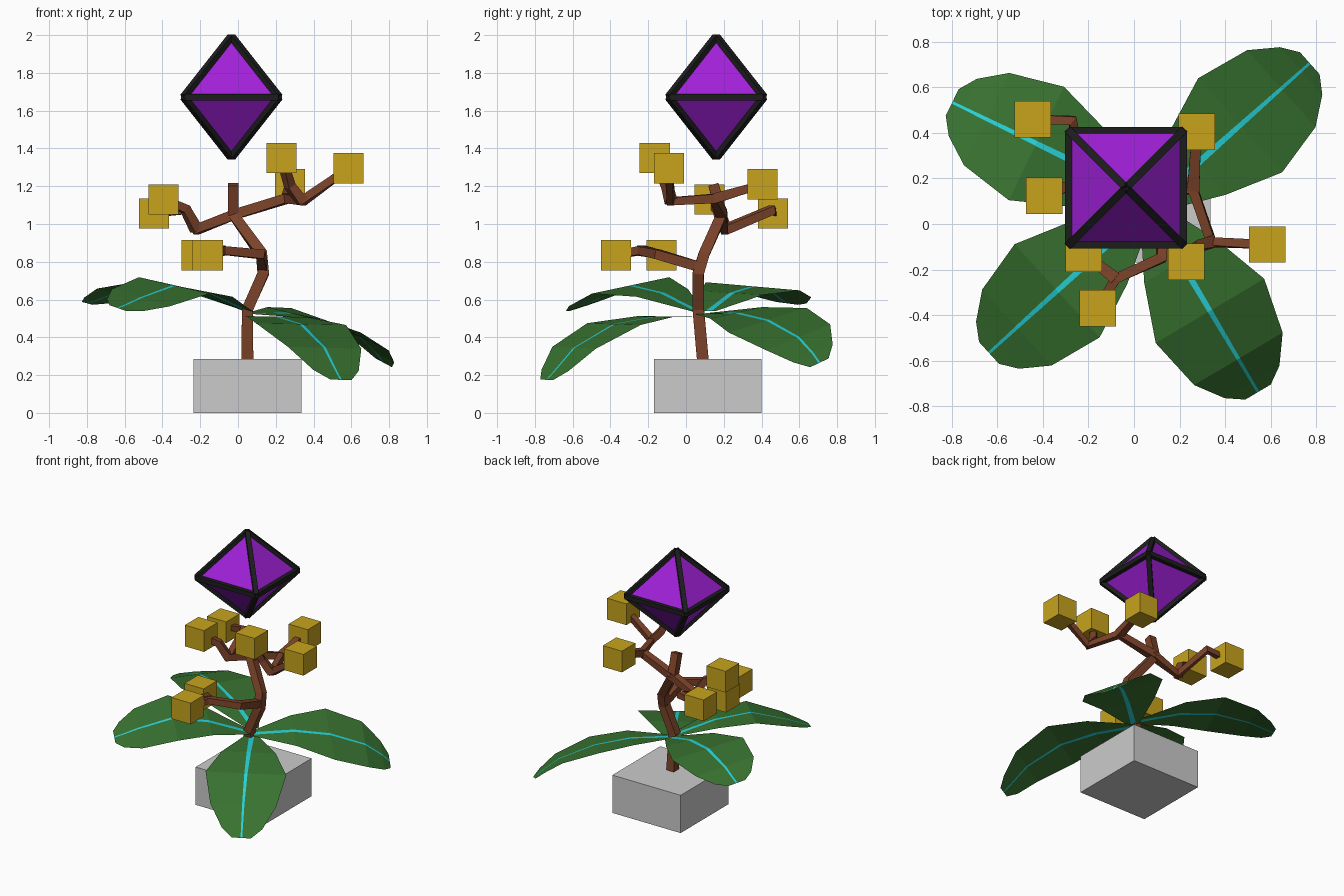
import bpy, bmesh
from mathutils import Vector as V

if "Cube" in bpy.data.objects:
    bpy.data.objects.remove(bpy.data.objects["Cube"])


def material(name, rgb):
    m = bpy.data.materials.new(name)
    m.diffuse_color = (*rgb, 1)
    m.use_nodes = True
    m.node_tree.nodes["Principled BSDF"].inputs["Base Color"].default_value = m.diffuse_color
    return m


BARK = material("bark", (0.20, 0.055, 0.022))
GREEN = material("leaf_green", (0.04, 0.17, 0.03))
CYAN = material("rib_cyan", (0.02, 0.65, 0.70))
GOLD = material("gold", (0.58, 0.37, 0.012))
PURPLE = material("purple", (0.36, 0.015, 0.70))
BLACK = material("frame_black", (0.012, 0.012, 0.012))


def finish(name, bm, *mats, closed=True):
    if closed:
        bmesh.ops.recalc_face_normals(bm, faces=bm.faces)
    me = bpy.data.meshes.new(name)
    bm.to_mesh(me)
    bm.free()
    for m in mats:
        me.materials.append(m)
    ob = bpy.data.objects.new(name, me)
    bpy.context.collection.objects.link(ob)
    return ob


def box(name, center, size, *mats):
    bm = bmesh.new()
    bmesh.ops.create_cube(bm, size=1)
    for v in bm.verts:
        v.co = V(center) + V([a * b for a, b in zip(v.co, size)])
    return finish(name, bm, *mats)


def sweep(bm, pts, r0, r1, ref=(0, 0, 1)):
    """Square tapered bar with mitred bends along a path."""
    pts, ref = [V(p) for p in pts], V(ref)
    d = [(b - a).normalized() for a, b in zip(pts, pts[1:])]
    rings = []
    for i, p in enumerate(pts):
        t = (d[max(i - 1, 0)] + d[min(i, len(d) - 1)]).normalized()
        a = (ref - t * ref.dot(t)).normalized()
        b = t.cross(a)
        r = r0 + (r1 - r0) * i / (len(pts) - 1)
        rings.append([bm.verts.new(p + (a * x + b * y) * r)
                      for x, y in ((1, 1), (-1, 1), (-1, -1), (1, -1))])
    for q, s in zip(rings, rings[1:]):
        for k in range(4):
            bm.faces.new((q[k], q[k - 1], s[k - 1], s[k]))
    bm.faces.new(rings[0])
    bm.faces.new(rings[-1])


# planter block
box("planter", (0.05, 0.115, 0.1425), (0.57, 0.57, 0.285))

# trunk
bm = bmesh.new()
sweep(bm, [(0.05, 0.09, 0.27), (0.05, 0.065, 0.55), (0.135, 0.065, 0.74),
           (0.125, 0.095, 0.84), (-0.025, 0.19, 1.05), (-0.025, 0.145, 1.21)],
      0.031, 0.028, (1, 0, 0))
finish("trunk", bm, BARK)

# fruit cubes
A, B, C = (-0.445, 0.46, 1.055), (-0.395, 0.125, 1.13), (0.275, 0.405, 1.21)
D, E = (0.585, -0.09, 1.295), (0.23, -0.165, 1.35)
F, G = (-0.16, -0.37, 0.835), (-0.22, -0.13, 0.835)
for c in (A, B, C, D, E, F, G):
    box("fruit", c, (0.16, 0.16, 0.16), GOLD)

# branches, each ending inside a fruit
low, left = (-0.08, -0.24, 0.86), (-0.22, 0.205, 0.97)
right, fork = (0.26, 0.15, 1.135), (0.34, -0.08, 1.12)
for path in ([(0.13, 0.08, 0.77), (0.12, -0.15, 0.84), low, F],
             [low, G],
             [(-0.02, 0.19, 1.05), right, fork, D],
             [fork, (0.275, -0.1, 1.2), E],
             [right, C],
             [(-0.02, 0.19, 1.05), left, (-0.27, 0.455, 1.075), A],
             [left, (-0.28, 0.17, 1.08), B]):
    bm = bmesh.new()
    sweep(bm, path, 0.027, 0.02)
    finish("branch", bm, BARK)

# leaves: shared outline (fraction along rib, half width)
OUTLINE = [(0, 0.04), (0.3, 0.185), (0.57, 0.277), (0.83, 0.226), (0.955, 0.14), (1.01, 0.065)]


def leaf(name, base, tip, heights, tilt):
    base, tip = V(base), V(tip)
    u = (tip - base).normalized()
    n = V((-u.y, u.x))
    bm = bmesh.new()
    rows = []
    for (t, w), z in zip(OUTLINE, heights):
        c = base.lerp(tip, t)
        s = 0.018 - 0.012 * t
        row = []
        for o in (w, s, -s, -w):
            p = c + n * o
            row.append(bm.verts.new((p.x, p.y, z + o * tilt * (0.3 + t))))
        rows.append(row)
    for q, r in zip(rows, rows[1:]):
        for k in range(3):
            f = bm.faces.new((q[k], q[k + 1], r[k + 1], r[k]))
            f.material_index = k % 2
            f.normal_update()
            if f.normal.z < 0:
                f.normal_flip()
    finish(name, bm, GREEN, CYAN, closed=False)


leaf("leaf_back_left", (0.05, 0.12), (-0.79, 0.53), (0.54, 0.635, 0.67, 0.635, 0.595, 0.58), 0.09)
leaf("leaf_back_right", (0.07, 0.08), (0.765, 0.70), (0.525, 0.53, 0.49, 0.40, 0.315, 0.265), 0.27)
leaf("leaf_front_left", (0.05, 0.06), (-0.63, -0.56), (0.54, 0.635, 0.675, 0.61, 0.57, 0.555), -0.18)
leaf("leaf_front_right", (0.06, 0.08), (0.54, -0.73), (0.51, 0.51, 0.47, 0.345, 0.225, 0.175), -0.02)

# floating crystal with black edge frame
mid = V((-0.035, 0.16, 1.672))
ring = [mid + V((x, y, 0)) * 0.25 for x, y in ((1, 1), (-1, 1), (-1, -1), (1, -1))]
poles = [mid + V((0, 0, h)) for h in (0.318, -0.318)]
bm, bars = bmesh.new(), bmesh.new()
rv = [bm.verts.new(p) for p in ring]
pv = [bm.verts.new(p) for p in poles]
for k in range(4):
    sweep(bars, [ring[k - 1], ring[k]], 0.017, 0.017)
    for j in range(2):
        bm.faces.new((rv[k - 1], rv[k], pv[j]))
        sweep(bars, [ring[k], poles[j]], 0.017, 0.017)
finish("crystal", bm, PURPLE)
finish("crystal_frame", bars, BLACK)
